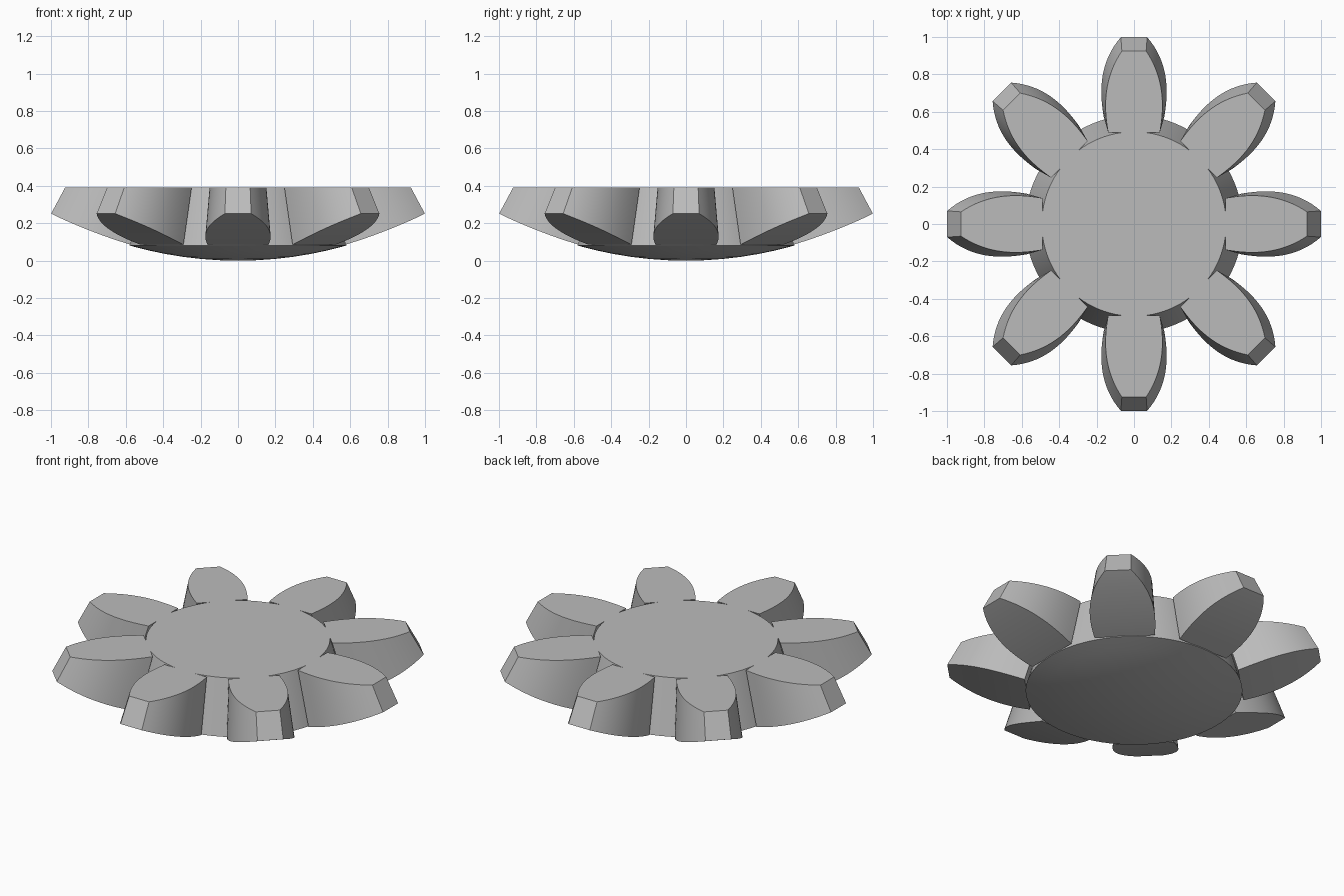
import bpy, bmesh, math
from mathutils import Vector

if "Cube" in bpy.data.objects:
    bpy.data.objects.remove(bpy.data.objects["Cube"], do_unlink=True)

TOP = 0.39             # height of the flat top
RADIUS = 2.12          # back sphere, whose centre is also the pitch cone apex
APEX = Vector((0, 0, RADIUS))
HUB_R, TIP_R = 0.493, 0.925
TEETH, STEPS, SEGMENTS = 8, 16, 96

metal = bpy.data.materials.new("plain grey")
metal.use_nodes = True
grey = (0.5, 0.5, 0.5, 1)
metal.diffuse_color = grey
metal.node_tree.nodes["Principled BSDF"].inputs["Base Color"].default_value = grey


def to_sphere(p):
    """Project a point away from the apex onto the back sphere."""
    return APEX + (p - APEX).normalized() * RADIUS


def finish(bm, name):
    bmesh.ops.recalc_face_normals(bm, faces=bm.faces)
    mesh = bpy.data.meshes.new(name)
    bm.to_mesh(mesh)
    bm.free()
    mesh.materials.append(metal)
    obj = bpy.data.objects.new(name, mesh)
    bpy.context.collection.objects.link(obj)
    bpy.ops.object.select_all(action='DESELECT')
    obj.select_set(True)
    bpy.context.view_layer.objects.active = obj
    bpy.ops.object.shade_smooth_by_angle(angle=math.radians(30))
    return obj


# Hub: flat top, conical side, domed underside
bm = bmesh.new()
rim = to_sphere(Vector((HUB_R, 0, TOP)))
profile = [Vector((HUB_R, 0, TOP)), rim]
for i in range(5, 0, -1):
    r = rim.x * i / 6
    profile.append(Vector((r, 0, RADIUS - math.sqrt(RADIUS**2 - r**2))))
rings = []
for p in profile:
    angles = [math.tau * k / SEGMENTS for k in range(SEGMENTS)]
    rings.append([bm.verts.new((p.x * math.cos(a), p.x * math.sin(a), p.z)) for a in angles])
for upper, lower in zip(rings, rings[1:]):
    for k in range(SEGMENTS):
        n = (k + 1) % SEGMENTS
        bm.faces.new((upper[k], lower[k], lower[n], upper[n]))
bm.faces.new(rings[0])
pole = bm.verts.new((0, 0, 0))
for k in range(SEGMENTS):
    bm.faces.new((rings[-1][k], pole, rings[-1][(k + 1) % SEGMENTS]))
finish(bm, "gear_hub")

# Tooth: bulging flanks tapering to the apex, flat top and spherical back
bm = bmesh.new()
sections = []
for i in range(STEPS + 1):
    u = i / STEPS
    r = HUB_R - 0.004 + (TIP_R - HUB_R + 0.004) * u
    w = 0.138 + 0.0775 * u - 0.085 * u**2 - 0.0656 * u**3
    left, right = Vector((r, w, TOP)), Vector((r, -w, TOP))
    corners = (left, right, to_sphere(right), to_sphere(left))
    sections.append([bm.verts.new(c) for c in corners])
for a, b in zip(sections, sections[1:]):
    for k in range(1, 4):
        n = (k + 1) % 4
        bm.faces.new((a[k], a[n], b[n], b[k]))
bm.faces.new([s[0] for s in sections] + [s[1] for s in reversed(sections)])
bm.faces.new(sections[0])
bm.faces.new(sections[-1])
tooth = finish(bm, "gear_tooth_1")

# Remaining teeth around the hub
for i in range(1, TEETH):
    other = tooth.copy()
    other.name = f"gear_tooth_{i + 1}"
    other.rotation_euler.z = math.tau * i / TEETH
    bpy.context.collection.objects.link(other)
